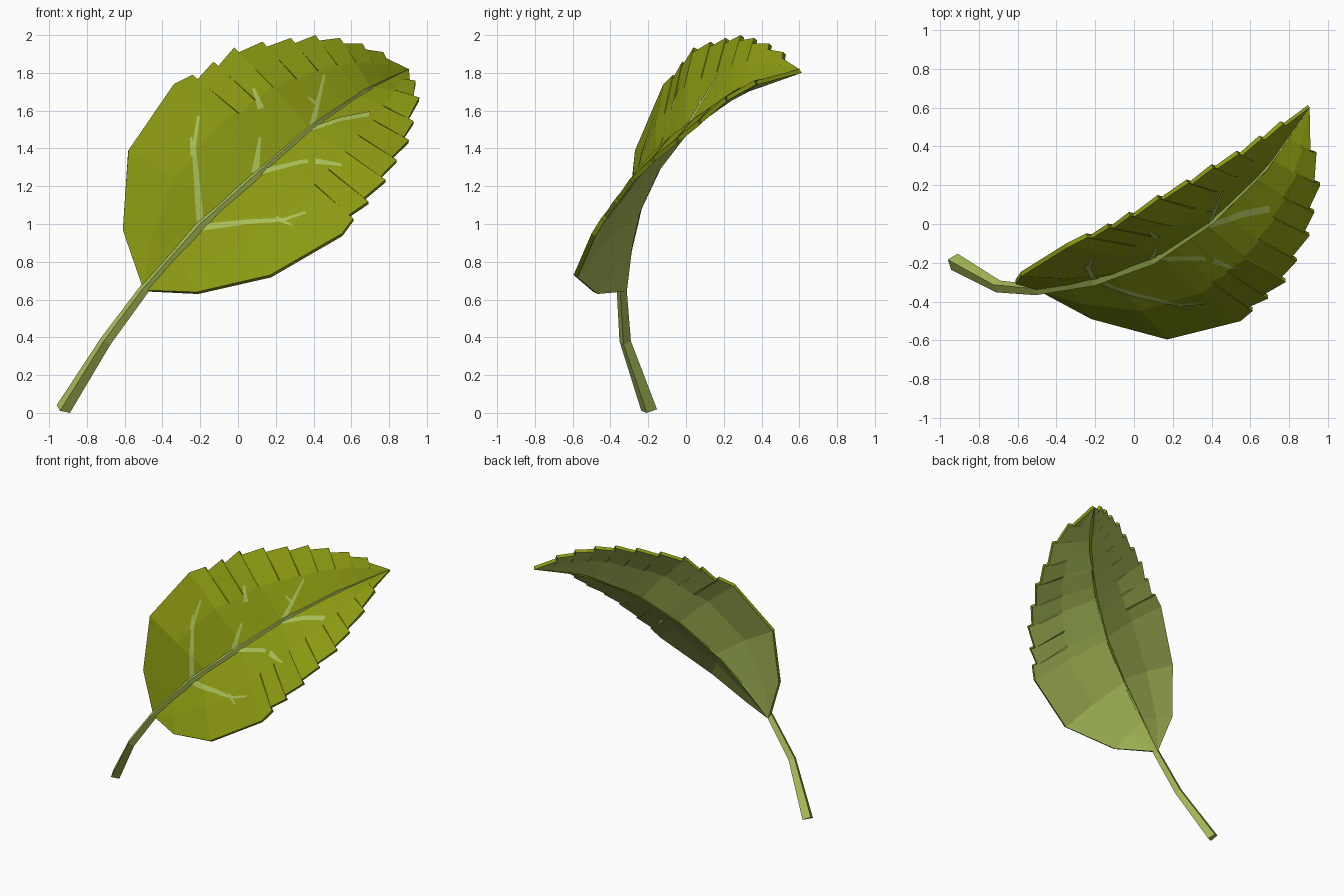
import bpy, bmesh, math
from mathutils import Vector
from mathutils.bvhtree import BVHTree

if "Cube" in bpy.data.objects:
    bpy.data.objects.remove(bpy.data.objects["Cube"])


def material(name, rgb):
    m = bpy.data.materials.new(name)
    m.diffuse_color = (*rgb, 1)
    m.use_nodes = True
    m.node_tree.nodes["Principled BSDF"].inputs["Base Color"].default_value = m.diffuse_color
    return m


olive = material("olive green", (0.26, 0.32, 0.006))
pale = material("pale green", (0.40, 0.52, 0.10))


def finish(name, bm, mats):
    me = bpy.data.meshes.new(name)
    bm.to_mesh(me)
    for m in mats:
        me.materials.append(m)
    ob = bpy.data.objects.new(name, me)
    bpy.context.collection.objects.link(ob)
    return ob


def fractions(pts):
    d = [0]
    for a, b in zip(pts, pts[1:]):
        d.append(d[-1] + (b - a).length)
    return [x / d[-1] for x in d]


def along(pts, f):
    fr = fractions(pts)
    for i in range(len(pts) - 1):
        if f <= fr[i + 1] + 1e-6:
            return pts[i].lerp(pts[i + 1], (f - fr[i]) / (fr[i + 1] - fr[i]))
    return pts[-1].copy()


V = Vector
base, tip = V((-0.5, -0.34, 0.65)), V((0.905, 0.6, 1.82))
rib = [base, V((-0.2, -0.295, 0.99)), V((0.1, -0.19, 1.26)),
       V((0.4, 0.01, 1.52)), V((0.68, 0.28, 1.71)), tip]

# Blade outline: a smooth lower part, then saw-tooth tips
left = [(-0.61, -0.31, 0.97), (-0.58, -0.27, 1.39), (-0.34, -0.12, 1.74),
        (-0.24, -0.07, 1.79), (-0.13, -0.02, 1.86), (-0.02, 0.04, 1.935),
        (0.13, 0.13, 1.965), (0.28, 0.21, 1.985), (0.41, 0.29, 2.0),
        (0.54, 0.36, 1.985), (0.66, 0.44, 1.955), (0.77, 0.515, 1.91)]
right = [(-0.22, -0.49, 0.64), (0.17, -0.595, 0.73), (0.55, -0.5, 0.95),
         (0.61, -0.45, 1.03), (0.69, -0.385, 1.12), (0.78, -0.3, 1.235),
         (0.84, -0.19, 1.34), (0.905, -0.06, 1.445), (0.93, 0.06, 1.545),
         (0.96, 0.2, 1.67), (0.94, 0.36, 1.76)]

# Leaf blade: rib row, raised middle row and toothed edge row on each side
bm = bmesh.new()
for pts, flip in ((left, False), (right, True)):
    edge = [base] + [V(p) for p in pts] + [tip]
    rows = []
    for i, (p, f) in enumerate(zip(edge, fractions(edge))):
        rows.append((p, f))
        if 4 <= i < len(edge) - 1:
            r = along(rib, f)
            rows.append((p + (r - p).normalized() * 0.035, f + 0.006))
    grid = []
    for p, f in rows:
        r = along(rib, f)
        mid = r.lerp(p, 0.5) + V((0.1, -0.8, 0.5)) * 0.03 * math.sin(math.pi * f)
        grid.append([bm.verts.new(q) for q in (r, mid, p)])
    for a, b in zip(grid, grid[1:]):
        for j in (0, 1):
            q = [a[j], b[j], b[j + 1], a[j + 1]]
            bm.faces.new(q[::-1] if flip else q)
bmesh.ops.remove_doubles(bm, verts=bm.verts[:], dist=0.001)
bm.normal_update()
bvh = BVHTree.FromBMesh(bm)
blade = finish("leaf_blade", bm, [olive, pale])
sol = blade.modifiers.new("thickness", 'SOLIDIFY')
sol.thickness = 0.025
sol.offset = -1
sol.material_offset = 1       # pale underside
sol.material_offset_rim = 0   # olive rim

# Stem and midrib: one tapering four-sided tube
path = [V((-0.925, -0.195, 0.015)), V((-0.70, -0.322, 0.38))] + rib
radii = [0.045, 0.032, 0.028, 0.025, 0.02, 0.016, 0.01, 0.003]
bm = bmesh.new()
rings = []
for i, (p, r) in enumerate(zip(path, radii)):
    d = (path[min(i + 1, len(path) - 1)] - path[max(i - 1, 0)]).normalized()
    side = d.cross(V((0.1, -0.8, 0.5))).normalized()
    up = side.cross(d)
    ring = []
    for k in range(4):
        a = k * math.pi / 2
        q = p + (side * math.cos(a) + up * math.sin(a)) * r
        q.z = max(q.z, 0)
        ring.append(bm.verts.new(q))
    rings.append(ring)
for a, b in zip(rings, rings[1:]):
    for k in range(4):
        n = (k + 1) % 4
        bm.faces.new((a[k], a[n], b[n], b[k]))
bm.faces.new(rings[0][::-1])
bm.faces.new(rings[-1])
bmesh.ops.recalc_face_normals(bm, faces=bm.faces[:])
finish("stem_and_midrib", bm, [pale])


# Side veins: thin strips laid on the blade, given as front-view (x, z) paths
def on_blade(x, z):
    hit, n, _, _ = bvh.ray_cast(V((x, -3, z)), V((0, 1, 0)))
    return None if hit is None else hit + (n if n.y < 0 else -n) * 0.005


def vein(bm, pts, w0, w1):
    line = [V((x, 0, z)) for x, z in pts]
    last = None
    steps = 14
    for i in range(steps + 1):
        t = i / steps
        p = along(line, t)
        d = (along(line, min(t + 0.05, 1)) - along(line, max(t - 0.05, 0))).normalized()
        s = V((-d.z, 0, d.x)) * (w0 + (w1 - w0) * t) / 2
        a, b = on_blade(p.x + s.x, p.z + s.z), on_blade(p.x - s.x, p.z - s.z)
        if a is None or b is None:
            last = None
            continue
        cur = (bm.verts.new(a), bm.verts.new(b))
        if last:
            bm.faces.new((last[0], last[1], cur[1], cur[0]))
        last = cur


bm = bmesh.new()
for pts, w0, w1 in (
        ([(-0.19, 0.98), (0.06, 1.01), (0.24, 1.02), (0.36, 1.06)], 0.035, 0.012),
        ([(0.2, 1.03), (0.29, 0.99)], 0.025, 0.008),
        ([(0.11, 1.27), (0.33, 1.325), (0.37, 1.33)], 0.025, 0.02),
        ([(0.41, 1.33), (0.55, 1.31)], 0.03, 0.012),
        ([(0.39, 1.5), (0.54, 1.55), (0.7, 1.58)], 0.02, 0.025),
        ([(-0.2, 1.0), (-0.235, 1.4), (-0.21, 1.57)], 0.04, 0.015),
        ([(-0.24, 1.36), (-0.25, 1.46)], 0.025, 0.01),
        ([(0.09, 1.27), (0.115, 1.46)], 0.04, 0.012),
        ([(0.12, 1.61), (0.08, 1.72)], 0.035, 0.012),
        ([(0.39, 1.52), (0.42, 1.64), (0.455, 1.79)], 0.03, 0.012),
        ([(0.42, 1.63), (0.37, 1.67)], 0.02, 0.008)):
    vein(bm, pts, w0, w1)
bm.normal_update()
for f in bm.faces:
    if f.normal.y > 0:
        f.normal_flip()
finish("side_veins", bm, [pale])
